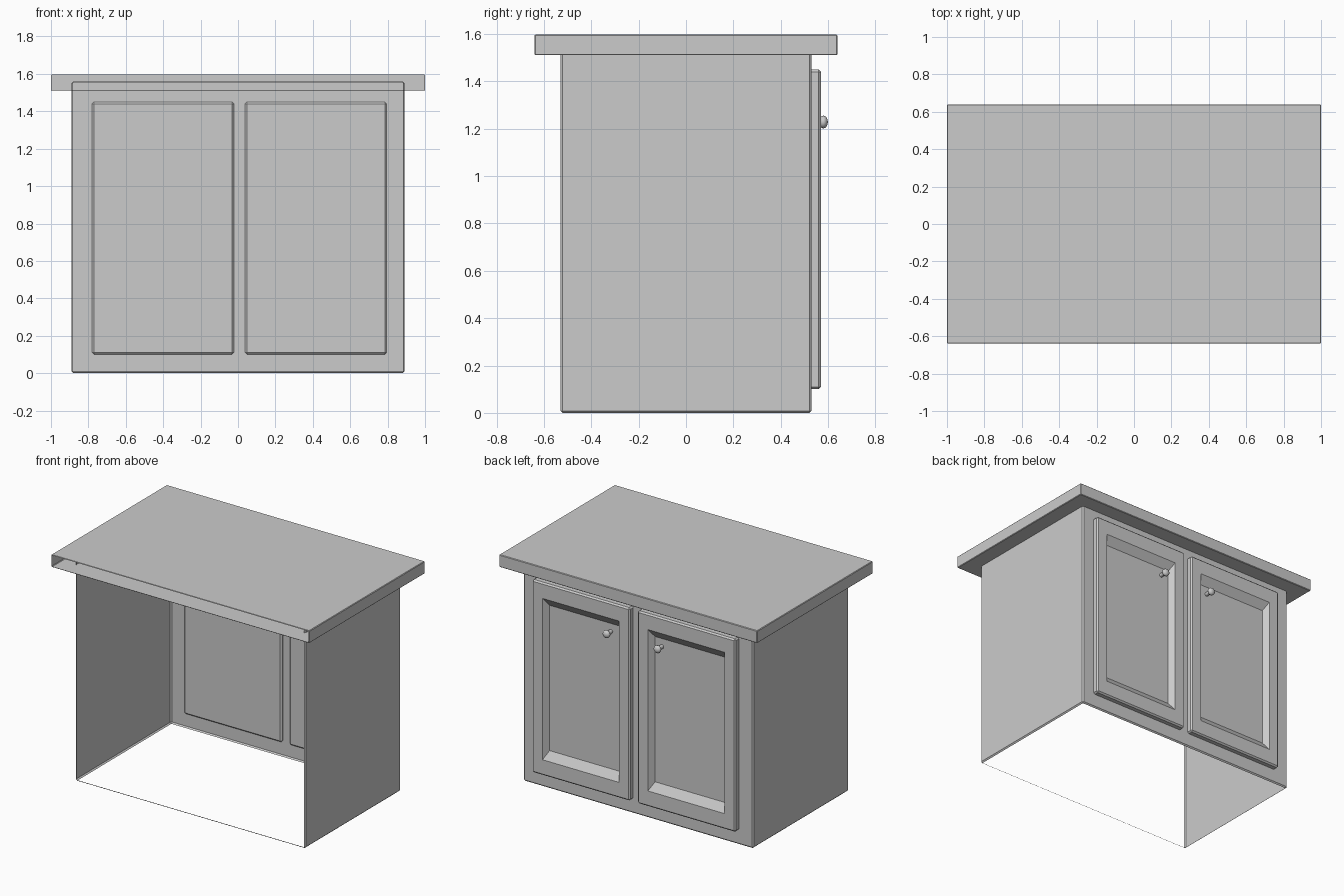
import bpy, bmesh, math
from mathutils import Vector

if "Cube" in bpy.data.objects:
    bpy.data.objects.remove(bpy.data.objects["Cube"])


def make_object(name, bm):
    mesh = bpy.data.meshes.new(name)
    bm.to_mesh(mesh)
    bm.free()
    obj = bpy.data.objects.new(name, mesh)
    bpy.context.collection.objects.link(obj)
    return obj


def bevelled_box(lo, hi, bevel):
    bm = bmesh.new()
    bmesh.ops.create_cube(bm, size=1)
    for v in bm.verts:
        v.co = Vector([(a + b) / 2 + c * (b - a) for a, b, c in zip(lo, hi, v.co)])
    bmesh.ops.bevel(bm, geom=bm.edges[:], offset=bevel, segments=1,
                    affect='EDGES', profile=0.5)
    bm.normal_update()
    return bm


def open_side(bm, direction):
    # Remove the large face that looks along the given direction
    d = Vector(direction)
    faces = [f for f in bm.faces if f.normal.dot(d) > 0.99]
    bmesh.ops.delete(bm, geom=faces, context='FACES')


# Countertop: hollow slab, open along the front edge
bm = bevelled_box((-1, -0.64, 1.51), (1, 0.64, 1.597), 0.004)
open_side(bm, (0, -1, 0))
make_object("countertop", bm)

# Cabinet shell: no front and no floor, its top tucked inside the countertop
bm = bevelled_box((-0.89, -0.53, 0), (0.89, 0.53, 1.56), 0.009)
open_side(bm, (0, -1, 0))
open_side(bm, (0, 0, -1))
make_object("cabinet_shell", bm)


def shrink_face(face, dx, dy, dz):
    # Pull the face edges inward by dx and dz and push it back by dy
    c = face.calc_center_median()
    for v in face.verts:
        v.co.x -= math.copysign(dx, v.co.x - c.x)
        v.co.z -= math.copysign(dz, v.co.z - c.z)
        v.co.y -= dy


def door(name, x0, x1):
    # Door: bevelled board with a sloped recess in its outer face
    bm = bevelled_box((x0, 0.512, 0.10), (x1, 0.57, 1.45), 0.01)
    face = max(bm.faces, key=lambda f: f.normal.y)
    for dx, dy, dz in ((0.072, 0, 0.1), (0.034, 0.05, 0.07)):
        bmesh.ops.inset_individual(bm, faces=[face], thickness=0.0001)
        shrink_face(face, dx, dy, dz)
    return make_object(name, bm)


def knob(name, x):
    # Knob: turned profile spun around the y axis
    profile = [(0, 0.511), (0.014, 0.511), (0.014, 0.57)]
    for i in range(1, 9):
        a = math.pi * i / 8
        if i >= 2:
            profile.append((0.027 * math.sin(a), 0.58 - 0.019 * math.cos(a)))
    bm = bmesh.new()
    verts = [bm.verts.new((x + r, y, 1.228)) for r, y in profile]
    edges = [bm.edges.new(pair) for pair in zip(verts, verts[1:])]
    bmesh.ops.spin(bm, geom=verts + edges, cent=(x, 0, 1.228), axis=(0, 1, 0),
                   angle=math.tau, steps=16)
    bmesh.ops.remove_doubles(bm, verts=bm.verts[:], dist=0.0005)
    bmesh.ops.recalc_face_normals(bm, faces=bm.faces[:])
    obj = make_object(name, bm)
    bpy.ops.object.select_all(action='DESELECT')
    obj.select_set(True)
    bpy.context.view_layer.objects.active = obj
    bpy.ops.object.shade_smooth_by_angle(angle=math.radians(40))


# Pair of doors on the back, knobs towards the middle
for side, x0, x1, kx in (("left", 0.038, 0.795, 0.21), ("right", -0.78, -0.022, -0.185)):
    door(side + "_door", x0, x1)
    knob(side + "_knob", kx)
